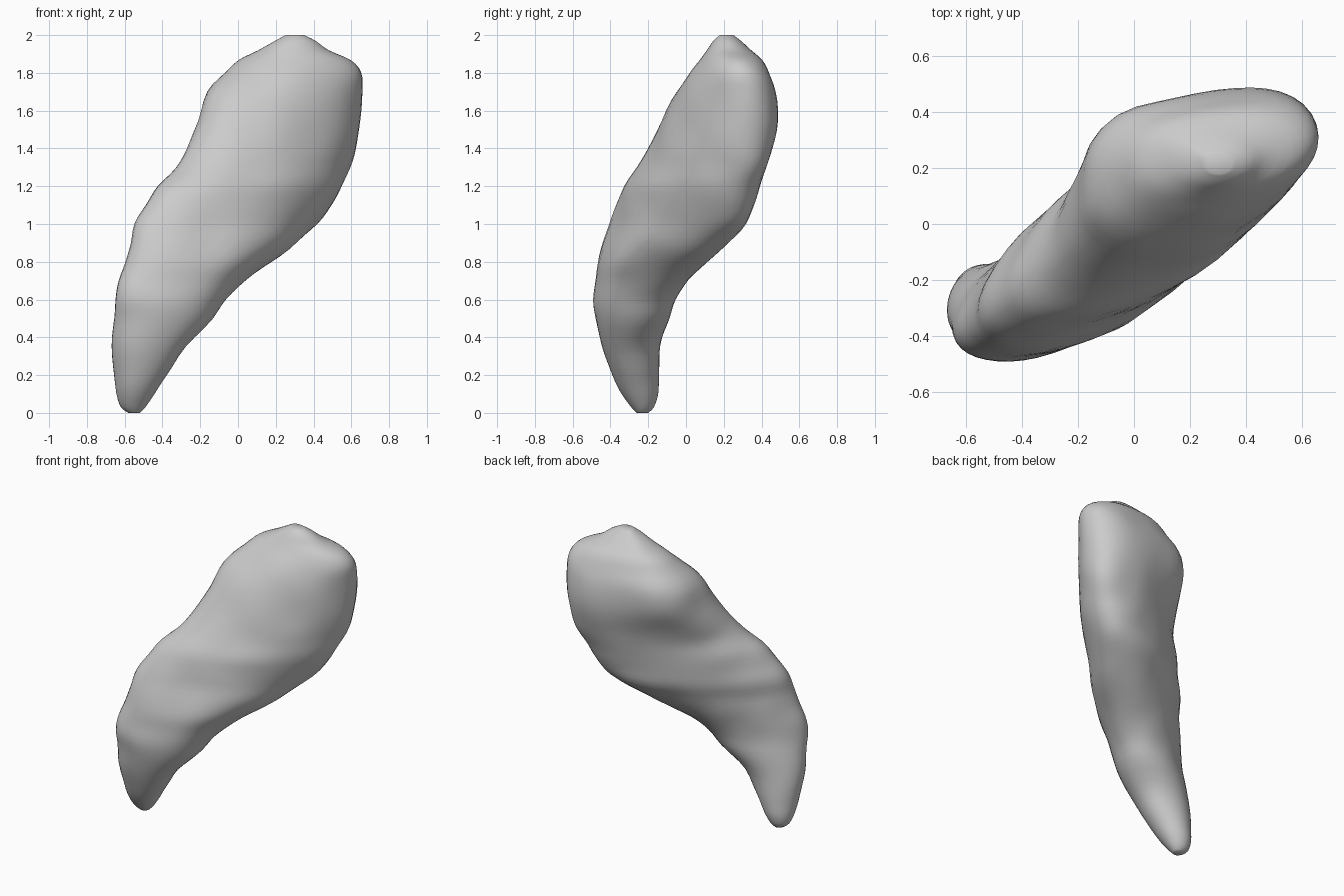
import bpy, bmesh, math
from mathutils import noise

if "Cube" in bpy.data.objects:
    bpy.data.objects.remove(bpy.data.objects["Cube"])

# Cross-sections: height, x min, x max, y min, y max, diagonal slant
SECTIONS = [
    (0.00, -0.58, -0.52, -0.26, -0.20, 0.0),
    (0.03, -0.62, -0.49, -0.29, -0.17, 0.0),
    (0.10, -0.645, -0.44, -0.34, -0.145, 0.0),
    (0.20, -0.655, -0.38, -0.39, -0.14, 0.03),
    (0.35, -0.667, -0.28, -0.445, -0.135, 0.1),
    (0.50, -0.66, -0.14, -0.475, -0.09, 0.32),
    (0.60, -0.65, -0.06, -0.49, -0.055, 0.44),
    (0.70, -0.63, 0.04, -0.48, 0.01, 0.52),
    (0.80, -0.595, 0.18, -0.465, 0.11, 0.59),
    (0.90, -0.565, 0.31, -0.44, 0.22, 0.66),
    (1.00, -0.545, 0.42, -0.405, 0.32, 0.69),
    (1.10, -0.485, 0.49, -0.365, 0.36, 0.67),
    (1.20, -0.425, 0.545, -0.325, 0.39, 0.64),
    (1.30, -0.33, 0.595, -0.255, 0.43, 0.62),
    (1.40, -0.27, 0.625, -0.20, 0.455, 0.57),
    (1.55, -0.205, 0.645, -0.13, 0.488, 0.48),
    (1.70, -0.155, 0.66, -0.05, 0.475, 0.40),
    (1.80, -0.06, 0.655, 0.02, 0.44, 0.34),
    (1.87, 0.01, 0.60, 0.075, 0.40, 0.25),
    (1.92, 0.11, 0.48, 0.11, 0.345, 0.15),
    (1.97, 0.20, 0.41, 0.145, 0.29, 0.1),
    (2.00, 0.255, 0.35, 0.18, 0.25, 0.0),
]
SIDES, STEPS = 40, 3


def blend(a, b, c, d, t):
    """Smooth curve through b and c."""
    return 0.5 * (2 * b + (c - a) * t + (2 * a - 5 * b + 4 * c - d) * t * t
                  + (3 * b - a - 3 * c + d) * t ** 3)


def smooth_rows(rows):
    out = []
    for i in range(len(rows) - 1):
        four = [rows[max(0, min(len(rows) - 1, i + k))] for k in (-1, 0, 1, 2)]
        for s in range(STEPS):
            out.append([blend(*v, s / STEPS) for v in zip(*four)])
    return out + [list(rows[-1])]


def hump(value, centre, width):
    return math.exp(-((value - centre) / width) ** 2)


def around(a, centre, width):
    """Hump over an angle, wrapping round the section."""
    return hump((a - centre + math.pi) % math.tau - math.pi, 0, width)


bm = bmesh.new()
rings = []
for z, x0, x1, y0, y1, slant in smooth_rows(SECTIONS):
    ring = []
    shift = math.asin(max(0, slant))
    # Front-right ridge and blunt back-left shoulder push the section sideways
    ridge = 0.05 * hump(z, 0.9, 0.4)
    shoulder = 0.075 * hump(z, 1.62, 0.27)
    for k in range(SIDES):
        a = math.tau * k / SIDES
        x = (x0 + x1) / 2 + (x1 - x0) / 2 * math.cos(a)
        y = (y0 + y1) / 2 + (y1 - y0) / 2 * math.sin(a + shift)
        push = (shoulder * around(a, 0.75 * math.pi - shift / 2 + 0.15, 0.6)
                - ridge * around(a, -0.25 * math.pi - shift / 2, 0.55))
        ring.append(bm.verts.new((x - push * 0.71, y + push * 0.71, z)))
    rings.append(ring)

# Skin the rings and close both tips
for lo, hi in zip(rings, rings[1:]):
    for k in range(SIDES):
        n = (k + 1) % SIDES
        bm.faces.new((lo[k], lo[n], hi[n], hi[k]))
bm.faces.new(rings[0][::-1])
bm.faces.new(rings[-1])
bm.normal_update()

# Gentle organic lumps, fading out at the tips
moves = []
for v in bm.verts:
    fade = min(1, v.co.z * 4, (2 - v.co.z) * 4)
    moves.append(v.normal * noise.noise(v.co * 5) * 0.01 * fade)
for v, m in zip(bm.verts, moves):
    v.co += m

mesh = bpy.data.meshes.new("curved_body")
bm.to_mesh(mesh)
bm.free()
body = bpy.data.objects.new("curved_body", mesh)
bpy.context.collection.objects.link(body)
for p in mesh.polygons:
    p.use_smooth = True
